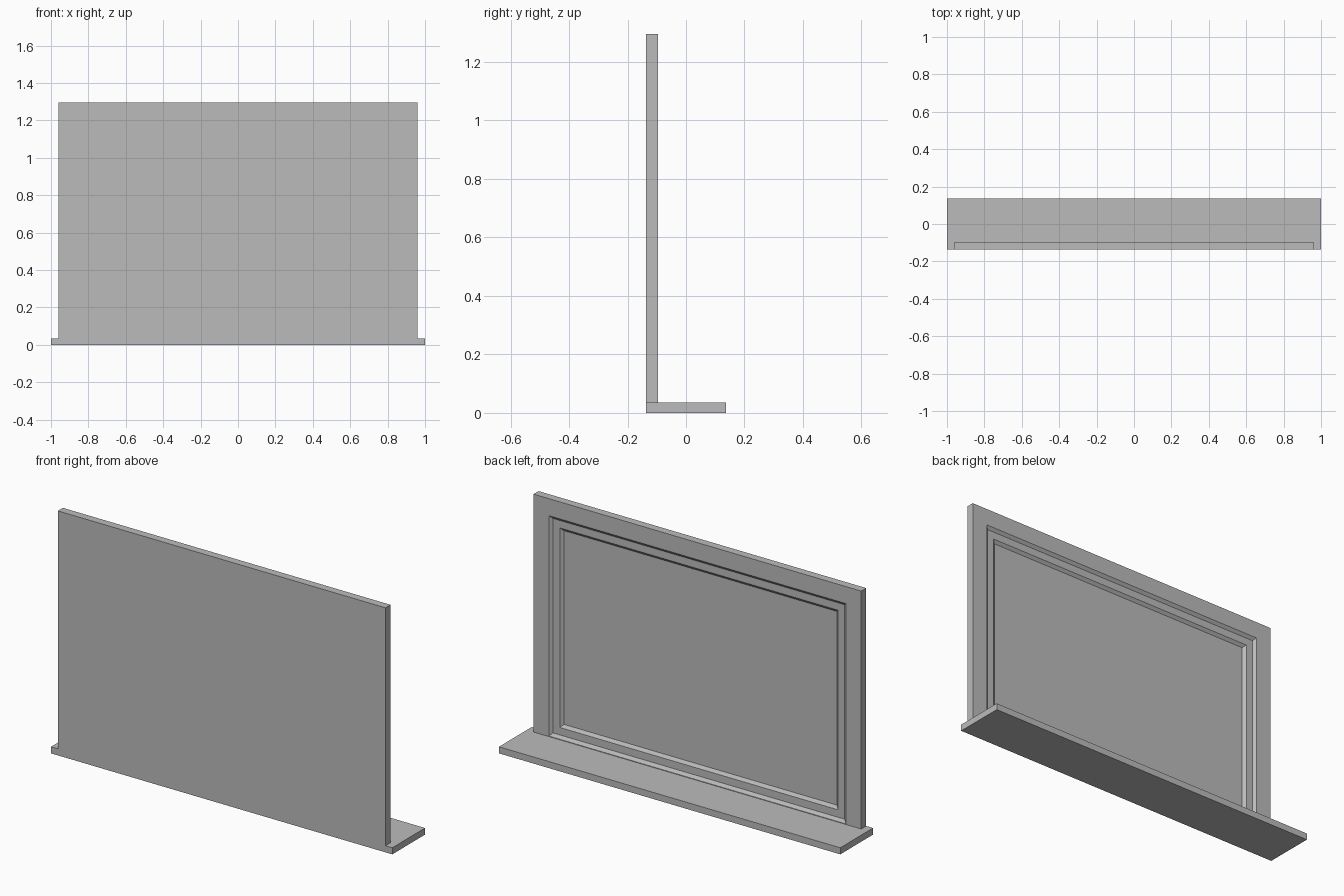
import bpy
import bmesh

cube = bpy.data.objects.get("Cube")
if cube:
    bpy.data.objects.remove(cube, do_unlink=True)

grey = bpy.data.materials.new("plain_grey")
grey.use_nodes = True
colour = (0.5, 0.5, 0.5, 1)
grey.diffuse_color = colour
grey.node_tree.nodes["Principled BSDF"].inputs["Base Color"].default_value = colour

SILL_TOP = 0.035
FRONT, BACK = -0.137, -0.095


def add_object(name, bm):
    bmesh.ops.recalc_face_normals(bm, faces=bm.faces)
    mesh = bpy.data.meshes.new(name)
    bm.to_mesh(mesh)
    bm.free()
    mesh.materials.append(grey)
    obj = bpy.data.objects.new(name, mesh)
    bpy.context.collection.objects.link(obj)
    return obj


def ring(bm, half, low, high, y):
    corners = ((-half, low), (half, low), (half, high), (-half, high))
    return [bm.verts.new((x, y, z)) for x, z in corners]


def stack(name, rings):
    """Join successive rectangles into a closed solid."""
    bm = bmesh.new()
    loops = [ring(bm, *r) for r in rings]
    for a, b in zip(loops, loops[1:]):
        for i in range(4):
            j = (i + 1) % 4
            bm.faces.new((a[i], a[j], b[j], b[i]))
    bm.faces.new(loops[0])
    bm.faces.new(loops[-1])
    return add_object(name, bm)


# Sill board
stack("sill", [(1.0, 0, SILL_TOP, FRONT), (1.0, 0, SILL_TOP, -FRONT)])

# Panel with two sloped steps sunk into its back
HALF, TOP = 0.96, 1.295
BORDER, LEDGE, SLOPE, DEPTH = 0.09, 0.055, 0.0155, 0.013
rings = [(HALF, SILL_TOP, TOP, FRONT), (HALF, SILL_TOP, TOP, BACK)]
for step in range(2):
    for part in range(2):
        inset = step * LEDGE + part * SLOPE
        rings.append((HALF - BORDER - inset, SILL_TOP + 0.003 + inset,
                      TOP - BORDER - inset, BACK - (step + part) * DEPTH))
stack("recessed_panel", rings)
